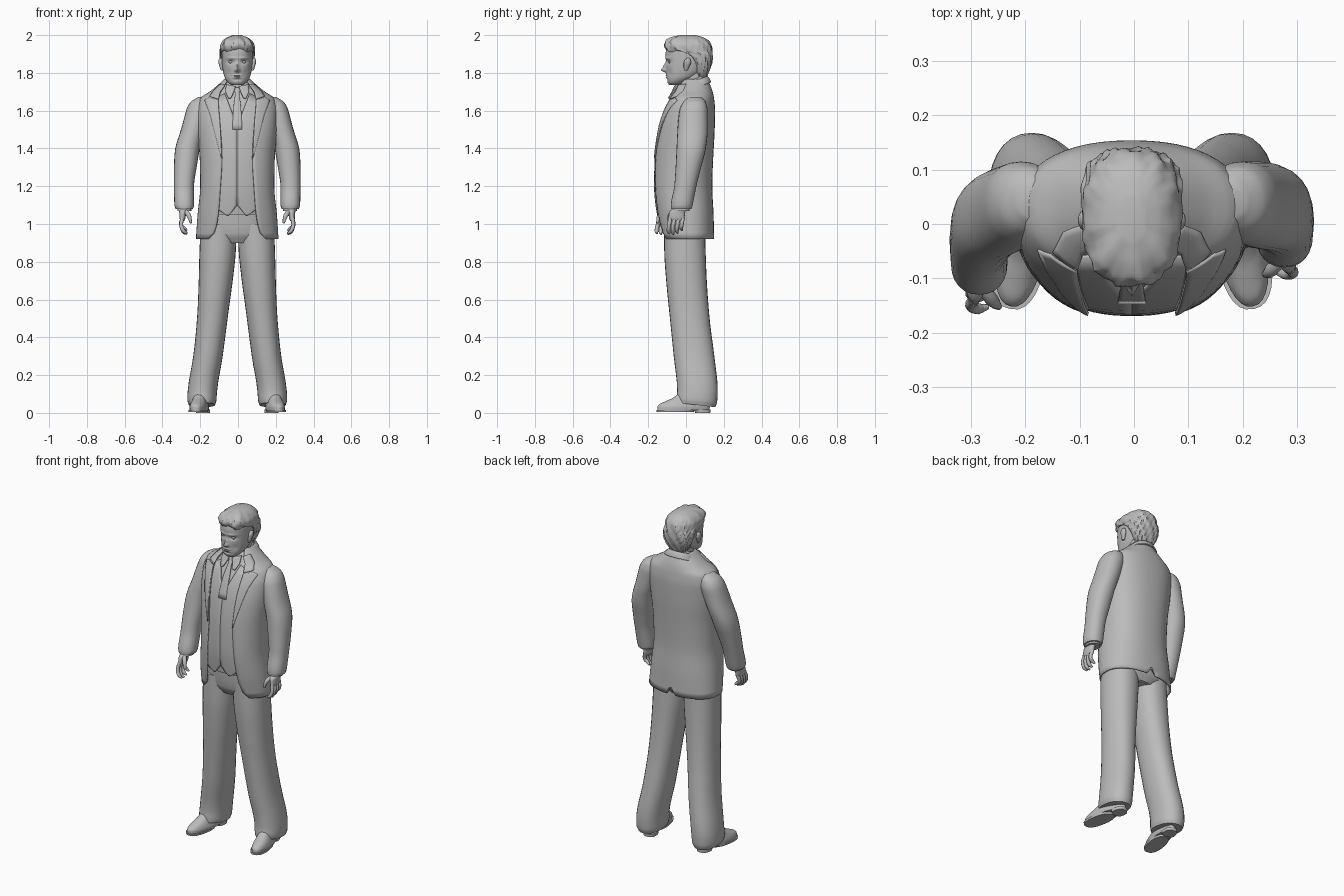
import bpy, bmesh, math
from mathutils import Vector

old = bpy.data.objects.get("Cube")
if old:
    bpy.data.objects.remove(old, do_unlink=True)

MID = -0.004  # the figure leans a hair off centre
SIDES = (("left", 1), ("right", -1))

grey = bpy.data.materials.new("plain grey")
grey.use_nodes = True
grey.diffuse_color = (0.5, 0.5, 0.5, 1)
bsdf = grey.node_tree.nodes["Principled BSDF"]
bsdf.inputs["Base Color"].default_value = (0.5, 0.5, 0.5, 1)
bsdf.inputs["Roughness"].default_value = 0.8


def finish(name, bm, thick=0, angle=50):
    bmesh.ops.recalc_face_normals(bm, faces=bm.faces)
    mesh = bpy.data.meshes.new(name)
    bm.to_mesh(mesh)
    bm.free()
    mesh.materials.append(grey)
    ob = bpy.data.objects.new(name, mesh)
    bpy.context.collection.objects.link(ob)
    if thick:
        mod = ob.modifiers.new("thickness", "SOLIDIFY")
        mod.thickness, mod.offset = thick, 0
    bpy.ops.object.select_all(action="DESELECT")
    ob.select_set(True)
    bpy.context.view_layer.objects.active = ob
    bpy.ops.object.shade_smooth_by_angle(angle=math.radians(angle))
    return ob


def sample(rows, z):
    """Monotone smooth interpolation of rows keyed by their first value."""
    z = min(max(z, rows[0][0]), rows[-1][0])
    i = max(k for k in range(len(rows) - 1) if rows[k][0] <= z)
    h = rows[i + 1][0] - rows[i][0]
    t = (z - rows[i][0]) / h

    def slope(k, c):
        return (rows[k + 1][c] - rows[k][c]) / (rows[k + 1][0] - rows[k][0])

    def tangent(k, c):
        if k == 0 or k == len(rows) - 1:
            return slope(min(k, len(rows) - 2), c)
        a, b = slope(k - 1, c), slope(k, c)
        return 2 * a * b / (a + b) if a * b > 0 else 0

    out = []
    for c in range(1, len(rows[0])):
        p, q = rows[i][c], rows[i + 1][c]
        m, n = tangent(i, c) * h, tangent(i + 1, c) * h
        out.append(p + t * m + t * t * (3 * (q - p) - 2 * m - n) + t ** 3 * (2 * (p - q) + m + n))
    return out


def loft(name, rows, side=1, power=2.3, seg=32, steps=4, gap=None, tilt=0, warp=None, thick=0, angle=50):
    """Stack of rounded rings; rows are (z, centre x, half width, front y, back y)."""
    bm = bmesh.new()
    levels = [a[0] + (b[0] - a[0]) * k / steps for a, b in zip(rows, rows[1:]) for k in range(steps)]
    rings = []
    for z in levels + [rows[-1][0]]:
        cx, hw, yf, yb = sample(rows, z)
        start = 0
        if gap:
            start = math.asin(min(0.95, sample(gap, z)[0] / hw) ** (power / 2))
        ring = []
        for k in range(seg + (1 if gap else 0)):
            a = start + (2 * math.pi - 2 * start) * k / seg
            s, c = math.sin(a), math.cos(a)
            x = cx + hw * math.copysign(abs(s) ** (2 / power), s)
            y = (yf + yb) / 2 - (yb - yf) / 2 * math.copysign(abs(c) ** (2 / power), c)
            p = Vector((x, y, z + tilt * y))
            if warp:
                p = warp(p, a)
            ring.append(bm.verts.new((MID + side * p.x, p.y, p.z)))
        rings.append(ring)
    for lo, hi in zip(rings, rings[1:]):
        for k in range(seg):
            j = (k + 1) % len(lo)
            bm.faces.new((lo[k], lo[j], hi[j], hi[k]))
    if not gap:
        bm.faces.new(rings[0])
        bm.faces.new(rings[-1])
    return finish(name, bm, thick, angle)


TORSO = [(0.92, 0, .215, -.13, .145), (1.05, 0, .206, -.157, .142), (1.2, 0, .192, -.172, .135),
         (1.35, 0, .195, -.168, .14), (1.5, 0, .207, -.148, .148), (1.6, 0, .21, -.118, .15),
         (1.66, 0, .195, -.088, .145), (1.70, 0, .14, -.065, .137), (1.74, 0, .092, -.045, .122),
         (1.765, 0, .065, -.02, .11)]


def chest(x, z):
    _, hw, yf, yb = sample(TORSO, z)
    inside = max(0, 1 - (abs(x) / hw) ** 2.3) ** (1 / 2.3)
    return (yf + yb) / 2 - (yb - yf) / 2 * inside


def drape(name, pairs, side=1, off=0.006, cols=6, steps=4):
    """Thin cloth panel laid over the chest between two edge lines."""
    bm = bmesh.new()
    grid = []
    for i in range((len(pairs) - 1) * steps + 1):
        k = min(i // steps, len(pairs) - 2)
        t = i / steps - k
        a, b = (Vector(pairs[k][e]).lerp(Vector(pairs[k + 1][e]), t) for e in (0, 1))
        line = [a.lerp(b, c / cols) for c in range(cols + 1)]
        grid.append([bm.verts.new((MID + side * p.x, chest(p.x, p.y) - off, p.y)) for p in line])
    for lo, hi in zip(grid, grid[1:]):
        for c in range(cols):
            bm.faces.new((lo[c], lo[c + 1], hi[c + 1], hi[c]))
    return finish(name, bm, 0.007)


def tube(name, pts, radius, side):
    curve = bpy.data.curves.new(name, "CURVE")
    curve.dimensions = "3D"
    curve.bevel_depth, curve.bevel_resolution, curve.use_fill_caps = radius, 3, True
    sp = curve.splines.new("BEZIER")
    sp.bezier_points.add(len(pts) - 1)
    for k, (bp, p) in enumerate(zip(sp.bezier_points, pts)):
        bp.co = (MID + side * p[0], p[1], p[2])
        bp.handle_left_type = bp.handle_right_type = "AUTO"
        bp.radius = 0.5 if k == len(pts) - 1 else 1
    curve.materials.append(grey)
    bpy.context.collection.objects.link(bpy.data.objects.new(name, curve))


# Jacket, open at the front with a small vent at the back hem
def vent(p, a):
    if p.z < 0.921 and abs(a - math.pi) < 0.01:
        p.z += 0.045
    return p


OPENING = [(0.92, .15), (0.95, .122), (1.05, .1), (1.2, .088), (1.35, .08), (1.55, .092), (1.66, .1), (1.765, .05)]
loft("jacket", TORSO, gap=OPENING, seg=48, warp=vent, thick=0.008)
loft("shirt", [(z, x, w - .014, f + .012, b - .012) for z, x, w, f, b in TORSO if z > 1] , seg=40)
loft("jacket_collar", [(1.70, 0, .095, -.06, .13), (1.722, 0, .083, -.052, .122), (1.738, 0, .07, -.045, .112)],
     gap=[(1.70, .075), (1.738, .06)], tilt=0.38, thick=0.007)
loft("shirt_collar", [(1.705, 0, .072, -.046, .105), (1.748, 0, .062, -.037, .1)],
     gap=[(1.705, .012), (1.748, .012)], tilt=0.42, thick=0.006)
drape("tie", [((-.016, 1.72), (.016, 1.72)), ((-.011, 1.685), (.011, 1.685)),
              ((-.02, 1.62), (.02, 1.62)), ((-.026, 1.5), (.026, 1.5))], off=-.004)

# Trouser seat
loft("trouser_seat", [(.9, 0, .1, -.09, .09), (.95, 0, .185, -.115, .115), (1.12, 0, .185, -.13, .12)])

# Neck
loft("neck", [(1.66, 0, .07, -.035, .1), (1.73, 0, .058, -.035, .1), (1.8, 0, .058, -.03, .105)])


# Head with sculpted face
def bump(p, x, z, wx, wz):
    return math.exp(-((abs(p.x) - x) / wx) ** 2 - ((p.z - z) / wz) ** 2)


def face(p, a):
    if math.cos(a) > 0.1:
        p.y += .011 * bump(p, .034, 1.858, .017, .011)
        p.y -= .005 * bump(p, .03, 1.878, .025, .007)
        p.y -= .025 * bump(p, 0, 1.815, .012, .011) + .015 * bump(p, 0, 1.835, .009, .016)
        p.y -= .006 * bump(p, 0, 1.787, .02, .004) + .006 * bump(p, 0, 1.776, .017, .004)
        p.y += .004 * bump(p, 0, 1.7815, .024, .002) + .004 * bump(p, 0, 1.764, .02, .005)
        p.y += .004 * bump(p, .045, 1.80, .014, .018)
    return p


HEAD = [(1.735, 0, .03, -.088, -.03), (1.75, 0, .05, -.098, 0), (1.78, 0, .068, -.103, .06), (1.82, 0, .077, -.105, .1),
        (1.86, 0, .081, -.106, .12), (1.9, 0, .082, -.108, .125), (1.94, 0, .078, -.1, .12), (1.98, 0, .045, -.06, .08)]
loft("head", HEAD, power=2.2, seg=80, steps=12, warp=face)


# Hair, ridged into locks with a ragged fringe
def locks(p, a):
    fade = min(1, (2.0 - p.z) / .03)
    r = 1 + fade * (.022 * math.sin(11 * a + 60 * p.z) + .014 * math.sin(23 * a - 90 * p.z))
    p.x *= r
    p.y = .015 + (p.y - .015) * r
    if math.cos(a) > 0.2:
        p.z += fade * .006 * math.sin(7 * a + 1)
    return p


HAIR = [(1.775, 0, .048, .05, .106), (1.80, 0, .066, .045, .118), (1.84, 0, .082, .03, .133),
        (1.875, 0, .09, .005, .139), (1.9, 0, .092, -.035, .14), (1.918, 0, .092, -.1, .139),
        (1.945, 0, .09, -.115, .134), (1.97, 0, .076, -.105, .118), (1.988, 0, .054, -.075, .092),
        (2.0, 0, .022, -.03, .05)]
loft("hair", HAIR, power=2.4, seg=72, steps=5, warp=locks, angle=35)

ARM = [(1.08, .28, .046, -.078, .03), (1.1, .281, .052, -.08, .035), (1.2, .282, .053, -.062, .055),
       (1.3, .275, .06, -.055, .08), (1.4, .263, .065, -.05, .105), (1.5, .234, .064, -.045, .115),
       (1.6, .204, .067, -.035, .115), (1.645, .192, .056, -.015, .105), (1.672, .172, .035, .01, .08)]
LEG = [(.045, .187, .07, -.05, .155), (.07, .187, .077, -.05, .165), (.12, .184, .078, -.047, .168),
       (.3, .155, .078, -.065, .15), (.5, .132, .081, -.085, .125), (.7, .114, .09, -.105, .11),
       (.85, .104, .096, -.115, .104), (1.0, .098, .097, -.117, .1)]
SHOE = [(.015, 0, .046, -.155, .125), (.03, 0, .047, -.155, .127), (.045, 0, .044, -.145, .125),
        (.062, 0, .04, -.11, .12), (.08, 0, .037, -.07, .115), (.12, 0, .035, -.02, .11)]


def splay(p, a):
    """Turn the foot outward and set it under the leg."""
    t = math.radians(10)
    narrow = 1 - .25 * max(0, p.y) / .12
    x, y = p.x * narrow, p.y - .05
    return Vector((.187 + x * math.cos(t) - y * math.sin(t), .05 + y * math.cos(t) + x * math.sin(t), p.z))


for label, s in SIDES:
    # The right arm swings further forward than the left
    def swing(p, a=0, s=s):
        return Vector((p[0], p[1] - (.1 * max(0, 1.6 - p[2]) if s < 0 else 0), p[2]))

    def hem(p, a):
        if p.z < .1:
            p.z -= .12 * (p.y - .03) * (.12 - p.z) / .075
        return p

    # Lapel, collar leaves and waistcoat panel
    drape(label + "_lapel", [((.08, 1.35), (.084, 1.352)), ((.086, 1.45), (.115, 1.47)), ((.092, 1.55), (.143, 1.58)),
                             ((.1, 1.635), (.172, 1.655)), ((.1, 1.655), (.15, 1.667))], s, .007)
    drape(label + "_collar_leaf", [((.1, 1.66), (.145, 1.675)), ((.09, 1.70), (.125, 1.705)),
                                   ((.065, 1.735), (.088, 1.74))], s, .008)
    drape(label + "_shirt_collar_point", [((.032, 1.668), (.046, 1.664)), ((.02, 1.695), (.062, 1.70)),
                                          ((.008, 1.728), (.058, 1.738))], s, .008)
    drape(label + "_waistcoat", [((.045, 1.045), (.055, 1.045)), ((0, 1.1), (.112, 1.085)), ((0, 1.3), (.1, 1.3)),
                                 ((0, 1.52), (.11, 1.5)), ((.065, 1.69), (.11, 1.67))], s, -.006)
    # Arm, hand and fingers
    loft(label + "_sleeve", ARM, s, 2.2, 24, warp=swing)
    loft(label + "_shirt_cuff", [(1.07, .28, .037, -.07, .018), (1.09, .28, .037, -.07, .02)], s, seg=20, warp=swing)
    loft(label + "_palm", [(1.015, .29, .01, -.085, -.015), (1.03, .29, .015, -.092, -.008), (1.06, .288, .019, -.09, -.005),
                           (1.09, .282, .026, -.06, .005)], s, 2.2, 20, warp=swing)
    for k, finger in enumerate(("index", "middle", "ring", "little")):
        y, drop = -.082 + .022 * k, (.004, 0, .006, .02)[k]
        path = [(.291, y, 1.035), (.296, y - .008, .99), (.283, y - .01, .958 + drop), (.266, y - .006, .946 + drop)]
        tube(f"{label}_{finger}_finger", [swing(p) for p in path], .0105, s)
    tube(label + "_thumb", [swing(p) for p in [(.278, -.06, 1.07), (.257, -.085, 1.045), (.245, -.093, 1.005)]], .0125, s)
    # Leg and shoe
    loft(label + "_trouser_leg", LEG, s, 2.2, 28, warp=hem)
    loft(label + "_shoe", SHOE, s, 2.3, 32, warp=splay)
    loft(label + "_sole", [(.004, 0, .047, -.158, .04), (.016, 0, .049, -.16, .045)], s, 2.4, 28, warp=splay)
    loft(label + "_heel", [(0, 0, .045, .05, .128), (.018, 0, .046, .045, .13)], s, 2.8, 24, warp=splay)
    # Ear
    loft(label + "_ear", [(1.812, .08, .006, -.008, .008), (1.83, .083, .01, -.012, .016), (1.855, .087, .012, -.012, .026),
                          (1.872, .088, .01, -.004, .024), (1.879, .087, .004, .004, .016)], s, 2, 16)
    # Eye and brow
    loft(label + "_eye", [(1.851, .034, .006, -.091, -.08), (1.858, .034, .013, -.094, -.08),
                          (1.864, .034, .007, -.092, -.08)], s, 2, 16)
